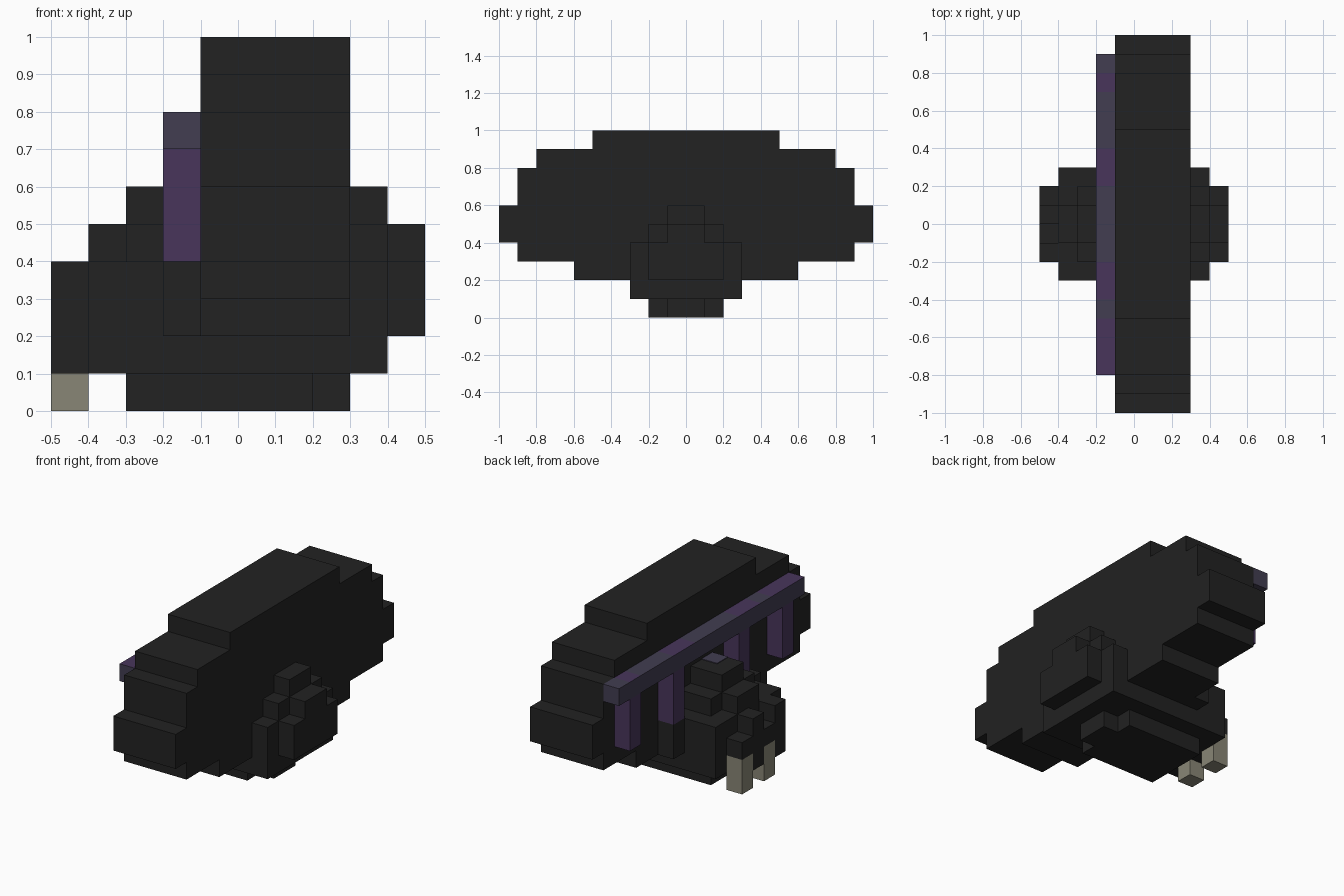
import bpy
import bmesh

cube = bpy.data.objects.get("Cube")
if cube:
    bpy.data.objects.remove(cube, do_unlink=True)


def material(name, rgb):
    m = bpy.data.materials.new(name)
    m.diffuse_color = (*rgb, 1)
    m.use_nodes = True
    bsdf = m.node_tree.nodes["Principled BSDF"]
    bsdf.inputs["Base Color"].default_value = (*rgb, 1)
    bsdf.inputs["Roughness"].default_value = 0.9
    return m


CHARCOAL = material("charcoal", (0.016, 0.016, 0.016))
PURPLE = material("deep purple", (0.065, 0.036, 0.105))
SLATE = material("slate violet", (0.054, 0.047, 0.083))
BONE = material("bone", (0.25, 0.24, 0.18))


def add_object(name, bm, *mats):
    mesh = bpy.data.meshes.new(name)
    bmesh.ops.recalc_face_normals(bm, faces=bm.faces)
    bm.to_mesh(mesh)
    bm.free()
    for m in mats:
        mesh.materials.append(m)
    obj = bpy.data.objects.new(name, mesh)
    bpy.context.collection.objects.link(obj)
    return obj


def boxes(name, mat, spans):
    """One object from boxes given as (x0, x1, y0, y1, z0, z1)."""
    bm = bmesh.new()
    for x0, x1, y0, y1, z0, z1 in spans:
        for v in bmesh.ops.create_cube(bm, size=1)["verts"]:
            v.co = ((x0 + x1) / 2 + v.co.x * (x1 - x0),
                    (y0 + y1) / 2 + v.co.y * (y1 - y0),
                    (z0 + z1) / 2 + v.co.z * (z1 - z0))
    return add_object(name, bm, mat)


def mirrored(x0, x1, half, z0, z1):
    return (x0, x1, -half, half, z0, z1)


# Main hull: stepped side profile (half width, bottom, top) extruded across x
STEPS = [(0.6, 0.2, 0.3), (0.9, 0.3, 0.4), (1.0, 0.4, 0.6),
         (0.9, 0.6, 0.8), (0.8, 0.8, 0.9), (0.5, 0.9, 1.0)]
outline = [(w, z) for w, lo, hi in STEPS for z in (lo, hi)]
outline += [(-w, z) for w, z in reversed(outline)]
bm = bmesh.new()
side = bm.faces.new([bm.verts.new((-0.1, y, z)) for y, z in outline])
ext = bmesh.ops.extrude_face_region(bm, geom=[side])["geom"]
bmesh.ops.translate(bm, vec=(0.4, 0, 0),
                    verts=[g for g in ext if isinstance(g, bmesh.types.BMVert)])
add_object("main_hull", bm, CHARCOAL)

# Rounded lump on the +x side
boxes("left_lump", CHARCOAL, [
    mirrored(0.3, 0.4, 0.3, 0.1, 0.4),
    mirrored(0.3, 0.4, 0.2, 0.4, 0.5),
    mirrored(0.3, 0.4, 0.1, 0.5, 0.6),
    mirrored(0.4, 0.5, 0.2, 0.2, 0.4),
    mirrored(0.4, 0.5, 0.1, 0.4, 0.5),
])

# Rounded lump on the -x side
boxes("right_lump", CHARCOAL, [
    mirrored(-0.4, -0.1, 0.3, 0.1, 0.4),
    mirrored(-0.3, -0.1, 0.2, 0.4, 0.5),
    mirrored(-0.4, -0.3, 0.1, 0.4, 0.5),
    mirrored(-0.3, -0.1, 0.1, 0.5, 0.6),
])

# Underside and low side plate
boxes("belly", CHARCOAL, [
    mirrored(-0.1, 0.3, 0.3, 0.1, 0.2),
    mirrored(-0.3, 0.2, 0.2, 0.0, 0.1),
    mirrored(0.2, 0.3, 0.1, 0.0, 0.1),
])
boxes("side_plate", CHARCOAL, [(-0.2, -0.1, s - 0.05, s + 0.05, 0.2, 0.4)
                               for s in (-0.35, 0.35)])

# Dark fingers and the pale tusks under two of them
boxes("fingers", CHARCOAL,
      [(-0.5, -0.4, y, y + 0.1, 0.1, 0.4) for y in (-0.2, 0.0)] +
      [(-0.5, -0.4, y, y + 0.1, 0.2, 0.3) for y in (-0.1, 0.1)])
boxes("tusks", BONE, [(-0.5, -0.4, y, y + 0.1, 0.0, 0.2) for y in (-0.1, 0.1)])

# Rail along the side, with purple stretches on its top
bm = bmesh.new()
bmesh.ops.create_cube(bm, size=1)
for v in bm.verts:
    v.co = (-0.15 + v.co.x * 0.1, 0.05 + v.co.y * 1.7, 0.75 + v.co.z * 0.1)
for y in (-0.5, -0.4, -0.2, 0.2, 0.4, 0.7, 0.8):
    bmesh.ops.bisect_plane(bm, geom=bm.verts[:] + bm.edges[:] + bm.faces[:],
                           plane_co=(0, y, 0), plane_no=(0, 1, 0))
bm.normal_update()
PATCHES = [(-0.8, -0.5), (-0.4, -0.2), (0.2, 0.4), (0.7, 0.8)]
for f in bm.faces:
    y = f.calc_center_median().y
    if f.normal.z > 0.5 and any(a < y < b for a, b in PATCHES):
        f.material_index = 1
add_object("rail", bm, SLATE, PURPLE)

# Posts holding the rail
boxes("rail_posts", PURPLE, [(-0.2, -0.1, y, y + 0.1, 0.4, 0.7)
                             for y in (-0.7, -0.3, 0.3, 0.7)])

# Small marking on top of the lump
boxes("lump_marking", SLATE, [(-0.2, -0.1, -0.1, 0.0, 0.598, 0.604)])
